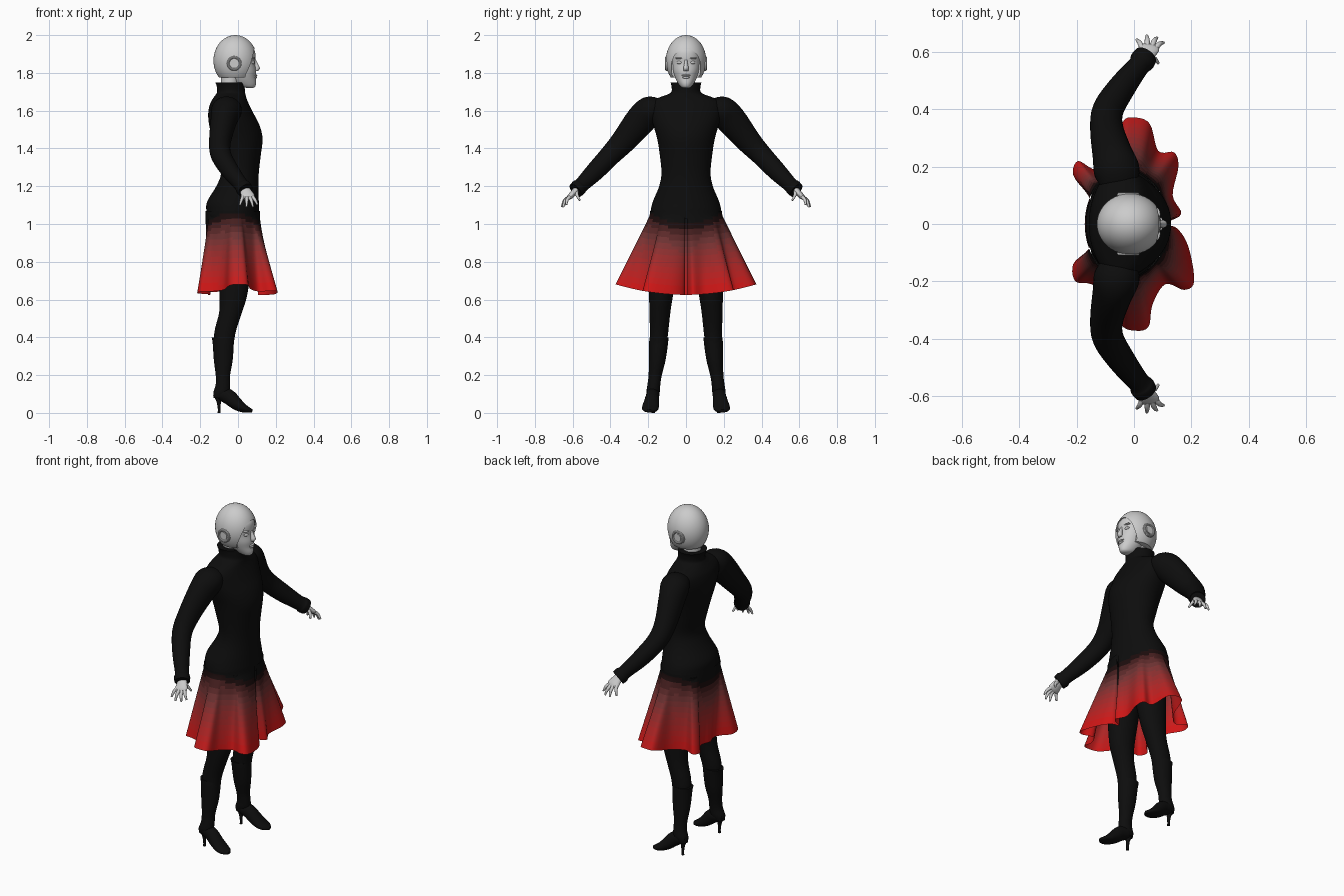
import bpy, bmesh, math
from mathutils import Vector, Matrix

if "Cube" in bpy.data.objects:
    bpy.data.objects.remove(bpy.data.objects["Cube"])


def material(name, rgb):
    m = bpy.data.materials.new(name)
    m.diffuse_color = (*rgb, 1)
    m.use_nodes = True
    m.node_tree.nodes["Principled BSDF"].inputs["Base Color"].default_value = m.diffuse_color
    return m


BLACK = material("black_cloth", (0.004, 0.004, 0.004))


def spline(pts, sub, closed=False):
    """Catmull-Rom interpolation of tuples of any length."""
    out, n = [], len(pts)
    for i in range(n - 1):
        p = [pts[min(max(i + k, 0), n - 1)] for k in (-1, 0, 1, 2)]
        for s in range(sub):
            t = s / sub
            out.append([0.5 * (2 * b + (c - a) * t + (2 * a - 5 * b + 4 * c - d) * t * t
                               + (3 * b - a - 3 * c + d) * t ** 3) for a, b, c, d in zip(*p)])
    return out + [list(pts[-1])]


def finish(name, bm, mats=(), mirror=False, recalc=True):
    if recalc:
        bmesh.ops.recalc_face_normals(bm, faces=bm.faces)
    me = bpy.data.meshes.new(name)
    bm.to_mesh(me)
    bm.free()
    ob = bpy.data.objects.new(name, me)
    bpy.context.collection.objects.link(ob)
    for m in mats:
        me.materials.append(m)
    if mirror:
        mod = ob.modifiers.new("mirror", "MIRROR")
        mod.use_axis = (False, True, False)
    bpy.context.view_layer.objects.active = ob
    bpy.ops.object.select_all(action='DESELECT')
    ob.select_set(True)
    bpy.ops.object.shade_smooth_by_angle(angle=math.radians(50))
    return ob


def loft(name, rings, mat=None, ref=None, mirror=False, n=32, sub=4):
    """Skin elliptical rings (x, y, z, a, b); horizontal unless ref gives the a-axis."""
    rings = spline(rings, sub)
    bm, loops = bmesh.new(), []
    for i, (x, y, z, a, b) in enumerate(rings):
        u, v = Vector((1, 0, 0)), Vector((0, 1, 0))
        if ref:
            t = Vector(rings[min(i + 1, len(rings) - 1)][:3]) - Vector(rings[max(i - 1, 0)][:3])
            t.normalize()
            r = Vector(ref)
            u = (r - t * r.dot(t)).normalized()
            v = t.cross(u)
        loops.append([bm.verts.new(Vector((x, y, z)) + u * a * math.cos(k * math.tau / n)
                                   + v * b * math.sin(k * math.tau / n)) for k in range(n)])
    for p, q in zip(loops, loops[1:]):
        for k in range(n):
            bm.faces.new((p[k], p[(k + 1) % n], q[(k + 1) % n], q[k]))
    bm.faces.new(loops[0])
    bm.faces.new(loops[-1])
    return finish(name, bm, [mat] if mat else [], mirror)


def body(name, rows, mat=None, **kw):
    """Horizontal loft given as (z, back x, front x, half width)."""
    return loft(name, [((b + f) / 2, 0, z, (f - b) / 2, w) for z, b, f, w in rows], mat, **kw)


def ball(name, loc, size, mat=None, mirror=False):
    bm = bmesh.new()
    bmesh.ops.create_uvsphere(bm, u_segments=40, v_segments=24, radius=1,
                              matrix=Matrix.LocRotScale(Vector(loc), None, Vector(size)))
    return finish(name, bm, [mat] if mat else [], mirror)


# Jacket with high collar
body("jacket", [(1.03, -.168, .108, .19), (1.07, -.168, .112, .187), (1.12, -.163, .11, .175),
                (1.2, -.115, .108, .142), (1.27, -.09, .11, .13), (1.36, -.11, .12, .138),
                (1.45, -.135, .13, .152), (1.52, -.152, .115, .172), (1.58, -.158, .085, .19),
                (1.63, -.15, .06, .195), (1.66, -.135, .047, .165), (1.685, -.118, .04, .1),
                (1.70, -.11, .037, .077), (1.73, -.113, .035, .077), (1.75, -.12, .033, .082)],
     BLACK, n=48)

# Sleeves with puffed shoulder and cuff
loft("sleeve", [(-.055, .13, 1.625, .06, .04), (-.06, .185, 1.605, .08, .075),
                (-.075, .24, 1.55, .07, .08), (-.095, .33, 1.44, .058, .066),
                (-.09, .40, 1.365, .054, .056), (-.04, .48, 1.28, .047, .05),
                (.015, .55, 1.21, .038, .04), (.028, .568, 1.193, .044, .044),
                (.04, .585, 1.178, .042, .042)], BLACK, (1, 0, 0), True)

# Hands
loft("palm", [(.025, .565, 1.195, .024, .018), (.042, .59, 1.17, .03, .017),
              (.052, .612, 1.147, .037, .015), (.056, .622, 1.137, .03, .01)],
     None, (1, -.3, .3), True, n=20)
for i, (base, tip) in enumerate([((.03, .61, 1.15), (.01, .643, 1.1)), ((.047, .62, 1.142), (.045, .657, 1.09)),
                                 ((.063, .62, 1.14), (.08, .65, 1.09)), ((.075, .612, 1.145), (.103, .633, 1.102)),
                                 ((.058, .58, 1.17), (.085, .562, 1.125))]):
    m = [(p + q) / 2 for p, q in zip(base, tip)]
    loft(f"finger_{i + 1}", [(*base, .01, .01), (m[0], m[1] + .006, m[2] + .006, .0085, .0085),
                             (*tip, .005, .005)], None, (1, 0.1, 0), True, n=12)

# Flared skirt: folded hem curve blended up to the hip ellipse, open slit at the front
hem = spline([(.105, .004), (.165, .035), (.135, .10), (.155, .20), (.14, .25), (.085, .255),
              (.055, .35), (0, .372), (-.04, .355), (-.07, .25), (-.13, .19), (-.195, .22),
              (-.212, .17), (-.16, .10), (-.145, .05), (-.16, 0), (-.145, -.05), (-.16, -.09),
              (-.212, -.14), (-.205, -.2), (-.15, -.21), (-.08, -.25), (-.045, -.35), (0, -.372),
              (.05, -.36), (.065, -.28), (.11, -.21), (.175, -.23), (.21, -.2), (.19, -.08),
              (.15, -.015), (.105, -.004)], 5)
BANDS = 12
shades = [BLACK]
for i in range(BANDS):
    f = i / (BANDS - 1)
    lo, hi = (.012, .004, .004), (.17, .035, .035)
    if f > .3:
        lo, hi, f = hi, (.62, .008, .008), (f - .3) / .7
    else:
        f /= .3
    shades.append(material(f"skirt_shade_{i + 1}", [p + (q - p) * f for p, q in zip(lo, hi)]))
bm, ROWS, grid = bmesh.new(), 28, []
for r in range(ROWS + 1):
    t, row = r / ROWS, []
    for x, y in hem:
        a = math.atan2(y / .19, (x + .028) / .142)
        tx, ty = -.028 + .144 * math.cos(a), .191 * math.sin(a)
        w = max(0, (t - .06) / .94)
        zb = .625 + .055 * (abs(y) / .37) ** 2
        row.append(bm.verts.new((tx + (x - tx) * w, ty + (y - ty) * w, 1.07 + (zb - 1.07) * t)))
    grid.append(row)
for p, q in zip(grid, grid[1:]):
    for k in range(len(hem) - 1):
        f = bm.faces.new((p[k], q[k], q[k + 1], p[k + 1]))
        c = f.calc_center_median()
        top = 1.0 + .06 * min(1, abs(c.y) / .19) ** 2
        s = (top - c.z) / (top - .65)
        f.material_index = 0 if s < 0 else 1 + min(BANDS - 1, int(s * BANDS))
finish("skirt", bm, shades, recalc=False)

# Legs and knee boots
loft("leg", [(-.03, .095, 1.05, .12, .085), (-.02, .10, .92, .105, .088), (-.02, .115, .78, .09, .078),
             (-.025, .132, .62, .073, .063), (-.04, .138, .53, .06, .055), (-.07, .143, .42, .056, .048),
             (-.075, .15, .3, .045, .04)], BLACK, mirror=True)
loft("boot_shaft", [(-.08, .143, .40, .06, .05), (-.078, .145, .37, .056, .05), (-.078, .152, .28, .05, .044),
                    (-.08, .163, .2, .038, .035), (-.08, .17, .15, .038, .034), (-.088, .174, .11, .042, .035),
                    (-.1, .174, .08, .03, .026)], BLACK, mirror=True)
loft("boot_foot", [(-.125, .173, .1, .02, .02), (-.09, .174, .1, .033, .035), (-.05, .178, .085, .035, .04),
                   (-.01, .184, .05, .041, .034), (.025, .189, .027, .044, .025), (.055, .192, .016, .036, .015),
                   (.075, .194, .011, .014, .008)], BLACK, (0, 1, 0), True)
loft("boot_heel", [(-.108, .173, .095, .024, .024), (-.102, .173, .06, .012, .012),
                   (-.1, .173, .02, .007, .008), (-.1, .173, 0, .008, .009)], BLACK, mirror=True, n=16)

# Neck and face
body("neck", [(1.68, -.095, .015, .055), (1.74, -.09, .005, .048), (1.8, -.09, .03, .05)])
body("face", [(1.72, .05, .078, .014), (1.727, .015, .09, .028), (1.745, -.02, .096, .042),
              (1.775, -.04, .094, .058), (1.81, -.05, .096, .069), (1.85, -.05, .09, .074),
              (1.885, -.05, .093, .075), (1.92, -.05, .087, .072), (1.95, -.05, .06, .05)])
loft("nose", [(.088, 0, 1.872, .006, .006), (.094, 0, 1.85, .01, .009), (.1, 0, 1.825, .016, .014),
              (.096, 0, 1.81, .01, .012)], n=16)
ball("upper_lip", (.093, 0, 1.787, ), (.009, .023, .006))
ball("lower_lip", (.092, 0, 1.776), (.009, .018, .007))
ball("eye", (.076, .033, 1.855), (.012, .016, .009), mirror=True)
ball("brow", (.078, .034, 1.878), (.014, .023, .005), mirror=True)

# Helmet with a face opening and a flat lower edge
helmet = ball("helmet", (-.014, 0, 1.865), (.116, .107, .135))
bpy.ops.mesh.primitive_cylinder_add(vertices=64, radius=1, depth=.17, location=(.125, 0, 1.825),
                                    rotation=(0, math.pi / 2, 0), scale=(.105, .078, 1))
cutters = [bpy.context.object]
bpy.ops.mesh.primitive_cube_add(size=1, location=(0, 0, 1.675), scale=(.5, .5, .2))
cutters.append(bpy.context.object)
for c in cutters:
    c.name = "helmet_cutter"
    c.hide_render = True
    mod = helmet.modifiers.new("cut", "BOOLEAN")
    mod.operation, mod.object, mod.solver = 'DIFFERENCE', c, 'EXACT'
    bpy.context.view_layer.objects.active = helmet
    bpy.ops.object.modifier_apply(modifier=mod.name)
    bpy.data.objects.remove(c)

# Round ear pieces
for s, side in ((1, "left"), (-1, "right")):
    for part, rad, out in (("base", .04, .105), ("cap", .022, .11)):
        bpy.ops.mesh.primitive_cylinder_add(vertices=32, radius=rad, depth=.03, rotation=(math.pi / 2, 0, 0),
                                            location=(-.02, s * (out - .015), 1.85))
        bpy.context.object.name = f"{side}_ear_{part}"
        bpy.ops.object.shade_smooth_by_angle()
    bpy.ops.mesh.primitive_torus_add(major_radius=.032, minor_radius=.007, major_segments=32, minor_segments=10,
                                     rotation=(math.pi / 2, 0, 0), location=(-.02, s * .104, 1.85))
    bpy.context.object.name = f"{side}_ear_ring"
    bpy.ops.object.shade_smooth_by_angle()
